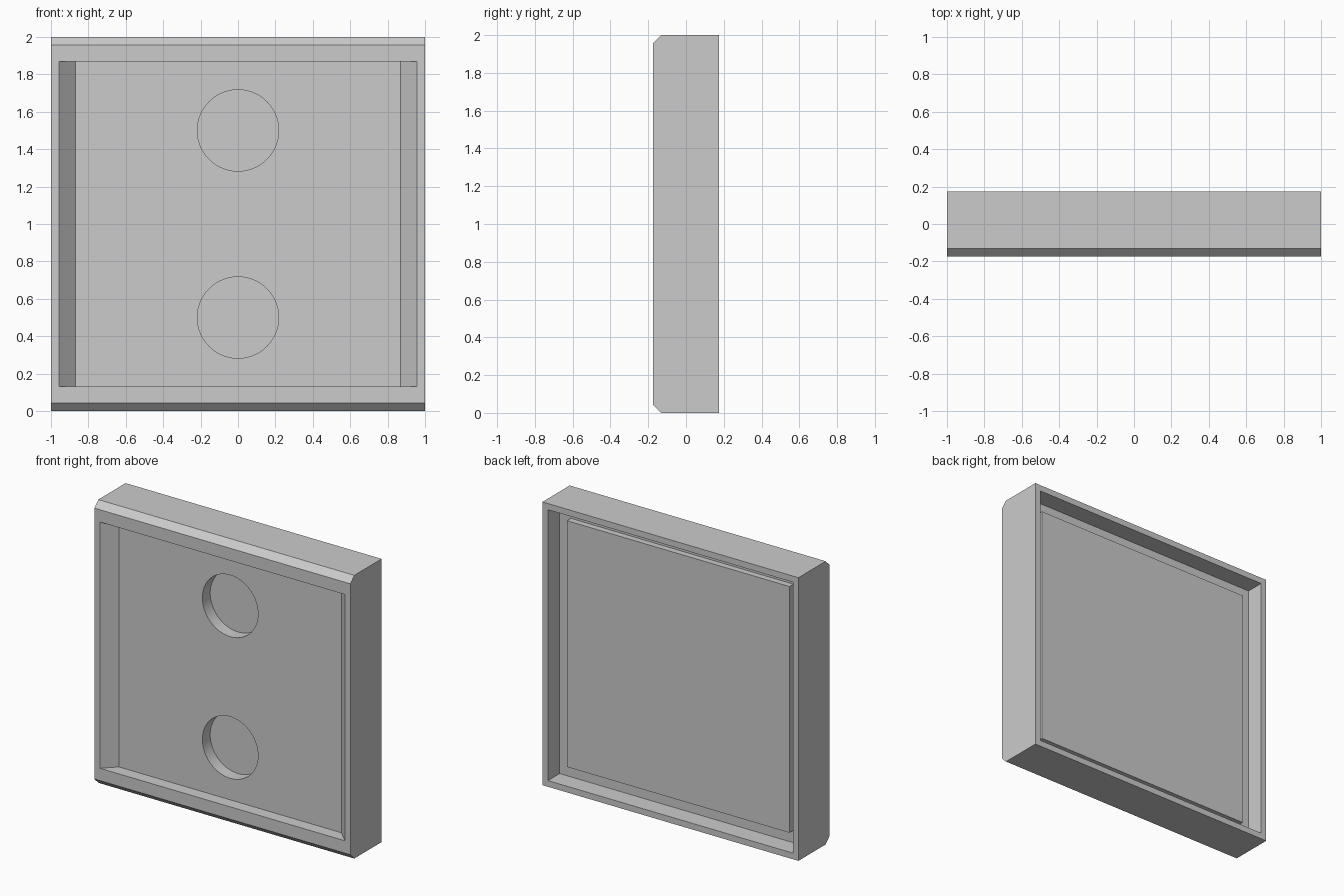
import bpy
import bmesh
from mathutils import Vector

cube = bpy.data.objects.get("Cube")
if cube:
    bpy.data.objects.remove(cube, do_unlink=True)

# Single flat colour
grey = bpy.data.materials.new("light grey")
grey.use_nodes = True
grey.diffuse_color = (0.6, 0.6, 0.6, 1)
grey.node_tree.nodes["Principled BSDF"].inputs["Base Color"].default_value = (0.6, 0.6, 0.6, 1)

U = 2 / 46              # base unit: width of the rim
HALF, DEPTH = 1.0, 4 * U
MID = Vector((0, 0, HALF))


def prism(name, profile, to_3d, start, end):
    """Extrude a 2D profile from start to end; to_3d places (p, q, along)."""
    bm = bmesh.new()
    face = bm.faces.new([bm.verts.new(to_3d(p, q, start)) for p, q in profile])
    moved = bmesh.ops.extrude_face_region(bm, geom=[face])["geom"]
    shift = Vector(to_3d(0, 0, end)) - Vector(to_3d(0, 0, start))
    bmesh.ops.translate(bm, vec=shift, verts=[v for v in moved if isinstance(v, bmesh.types.BMVert)])
    bmesh.ops.recalc_face_normals(bm, faces=bm.faces)
    mesh = bpy.data.meshes.new(name)
    bm.to_mesh(mesh)
    bm.free()
    obj = bpy.data.objects.new(name, mesh)
    mesh.materials.append(grey)
    bpy.context.collection.objects.link(obj)
    return obj


def square(name, half, y0, y1):
    corners = [(-half, -half), (half, -half), (half, half), (-half, half)]
    return prism(name, corners, lambda x, z, y: (x, y, z + HALF), y0, y1)


def cut(target, cutter):
    cutter.hide_render = True
    bpy.context.view_layer.objects.active = target
    mod = target.modifiers.new("cut", "BOOLEAN")
    mod.operation, mod.solver, mod.object = "DIFFERENCE", "EXACT", cutter
    bpy.ops.object.modifier_apply(modifier=mod.name)
    bpy.data.objects.remove(cutter, do_unlink=True)


# Body with chamfered top and bottom front edges
side = [(DEPTH, 0), (DEPTH, 2), (-DEPTH + U, 2), (-DEPTH, 2 - U), (-DEPTH, U), (-DEPTH + U, 0)]
body = prism("tile_body", side, lambda y, z, x: (x, y, z), -HALF, HALF)

# Front recess with sloping left and right walls
floor_y = -DEPTH + 2 * U
inner, over = HALF - 3 * U, 2.5 * U
recess = [(-inner, floor_y), (inner, floor_y), (inner + over, floor_y - over), (-inner - over, floor_y - over)]
cut(body, prism("front_recess", recess, lambda x, y, z: (x, y, z), 3 * U, 2 - 3 * U))

# Round magnet pockets in the recess floor
for z in (0.5, 1.5):
    bpy.ops.mesh.primitive_cylinder_add(vertices=96, radius=5 * U, depth=4 * U,
                                        location=(0, -2 * U, z), rotation=(1.570796, 0, 0))
    pocket = bpy.context.object
    pocket.data.materials.append(grey)
    cut(body, pocket)

# Back cavity and the raised panel inside it
cut(body, square("back_cavity", HALF - U, U, DEPTH + U))
square("back_panel", inner, 0.8 * U, 2 * U)

# Smooth pocket walls, sharp edges elsewhere
bpy.ops.object.select_all(action="DESELECT")
body.select_set(True)
bpy.context.view_layer.objects.active = body
bpy.ops.object.shade_smooth_by_angle(angle=0.5)
